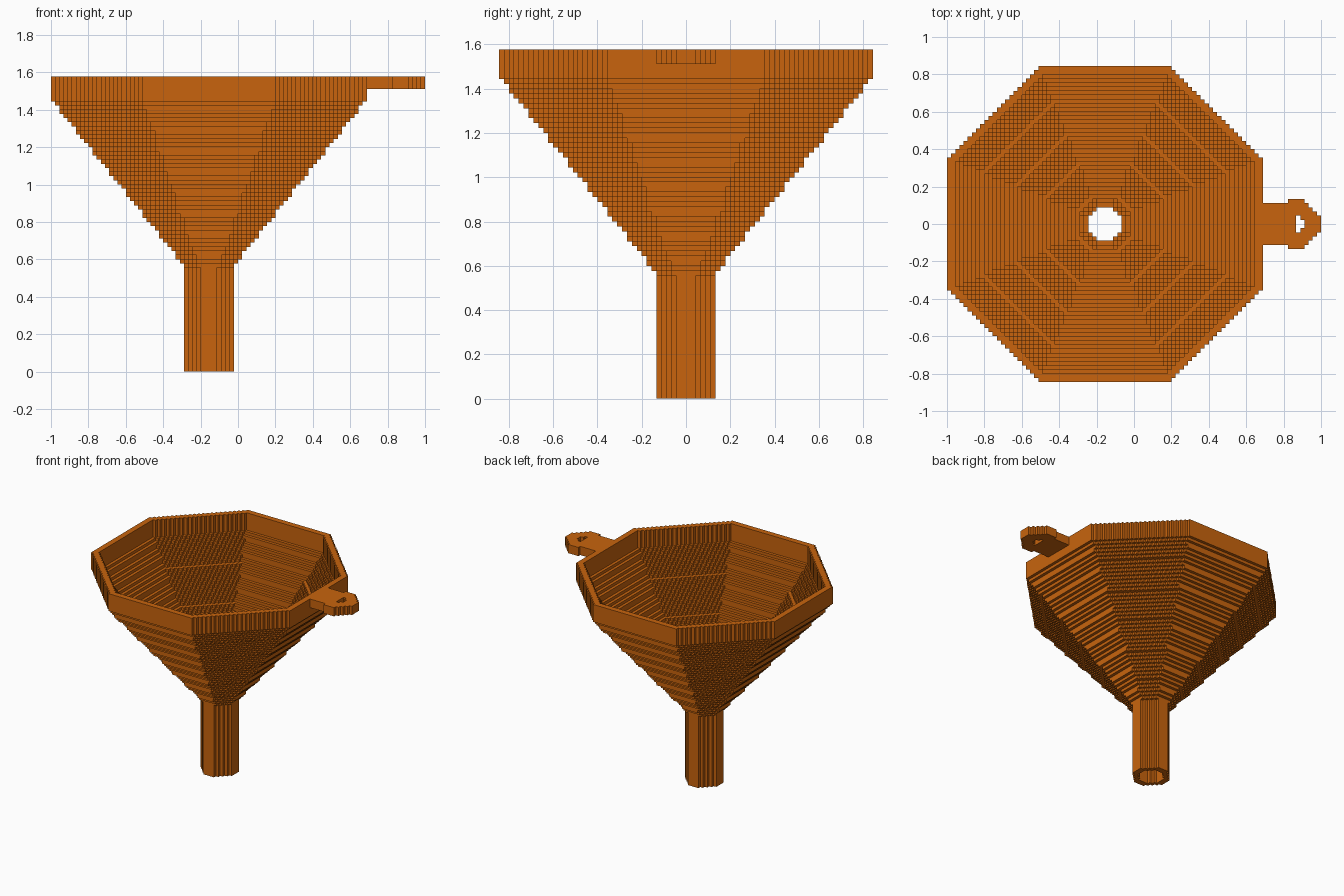
import bpy
import bmesh

cube = bpy.data.objects.get("Cube")
if cube:
    bpy.data.objects.remove(cube)

UNIT = 1 / 45          # edge of one building block
AXIS_X = -1 + 38 * UNIT  # funnel axis
STEM_TOP, RIM_BOTTOM, TOP = 25, 65, 71

orange = bpy.data.materials.new("orange_plastic")
orange.use_nodes = True
colour = (0.58, 0.127, 0.004, 1)
orange.diffuse_color = colour
orange.node_tree.nodes["Principled BSDF"].inputs["Base Color"].default_value = colour


def octagon(apothem, centre=0):
    """Blocks whose centres lie inside a regular octagon."""
    reach = int(apothem) + 2
    return {(i + centre, j)
            for i in range(-reach, reach) for j in range(-reach, reach)
            if max(abs(i + .5), abs(j + .5)) <= apothem
            and abs(i + .5) + abs(j + .5) <= apothem * 2 ** .5}


def ramp(z, z0, z1, a0, a1):
    t = min(max((z - z0) / (z1 - z0), 0), 1)
    return a0 + (a1 - a0) * t


def funnel_layers(start, end):
    """Stack of hollow octagon layers that widen above the stem."""
    cells = set()
    for k in range(start, end):
        outer = octagon(ramp(k + .5, STEM_TOP, RIM_BOTTOM, 5.58, 37.6))
        inner = octagon(ramp(k + .5, STEM_TOP - 1, RIM_BOTTOM, 3.6, 35.6))
        cells |= {(i, j, k) for i, j in outer - inner}
    return cells


# Hanging tab: a bar that runs into a pierced octagonal eyelet
bar = {(i, j) for i in range(38, 46) for j in range(-5, 5)}
eyelet = octagon(5.58, 46)
eyelet_hole = octagon(1.6, 46)
tab = bar | (eyelet - eyelet_hole)

parts = {
    "stem": funnel_layers(0, STEM_TOP),
    "cone": funnel_layers(STEM_TOP, RIM_BOTTOM),
    "rim": funnel_layers(RIM_BOTTOM, TOP),
    "hanging_tab": {(i, j, k) for i, j in tab for k in range(TOP - 3, TOP)},
}
solid = set().union(*parts.values())


def build(name, cells):
    """Make the outer skin of a set of blocks, leaving out hidden faces."""
    bm = bmesh.new()
    verts = {}

    def vert(p):
        if p not in verts:
            verts[p] = bm.verts.new((AXIS_X + p[0] * UNIT, p[1] * UNIT, p[2] * UNIT))
        return verts[p]

    for cell in sorted(cells):
        for axis in range(3):
            u, v = (axis + 1) % 3, (axis + 2) % 3
            for side in (0, 1):
                neighbour = list(cell)
                neighbour[axis] += 2 * side - 1
                if tuple(neighbour) in solid:
                    continue
                corners = []
                for du, dv in ((0, 0), (1, 0), (1, 1), (0, 1)):
                    p = list(cell)
                    p[axis] += side
                    p[u] += du
                    p[v] += dv
                    corners.append(vert(tuple(p)))
                bm.faces.new(corners if side else corners[::-1])
    mesh = bpy.data.meshes.new(name)
    bm.to_mesh(mesh)
    bm.free()
    mesh.materials.append(orange)
    bpy.context.collection.objects.link(bpy.data.objects.new(name, mesh))


for part_name, part_cells in parts.items():
    build(part_name, part_cells)
